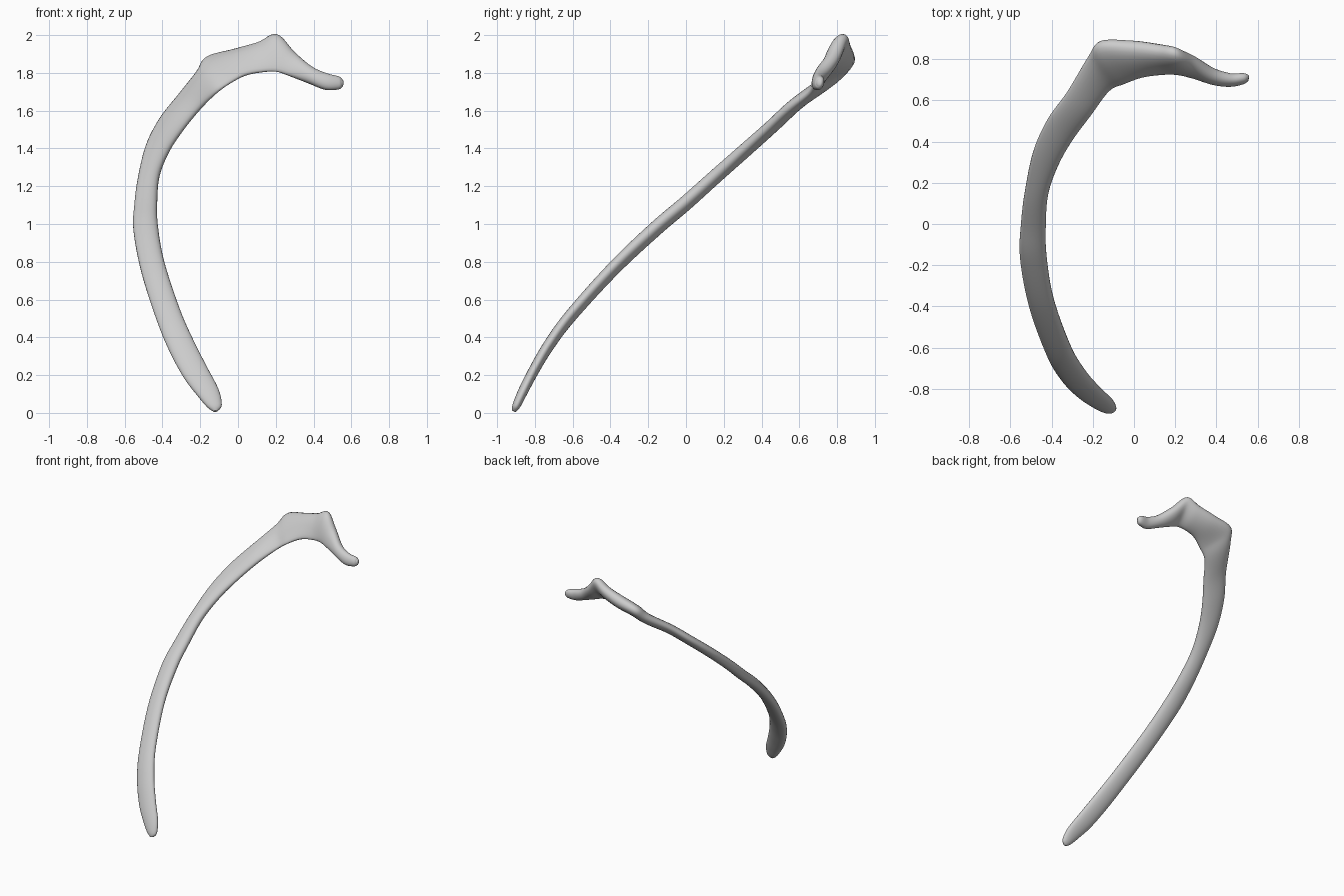
import bpy, bmesh, math
from mathutils import Vector

if "Cube" in bpy.data.objects:
    bpy.data.objects.remove(bpy.data.objects["Cube"])

# Side-view profile of the blade: (z, y)
SIDE = [(0.0, -.915), (.1, -.87), (.2, -.82), (.3, -.765), (.42, -.688), (.55, -.585), (.75, -.405),
        (.95, -.195), (1.12, .005), (1.30, .205), (1.475, .405), (1.655, .60), (1.75, .70), (1.81, .785)]

# Stations along the shaft: outer edge x, z, inner edge x, z, thickness
SHAFT = [(-.130, .008, -.108, .010, .020), (-.165, .033, -.086, .042, .042),
         (-.218, .095, -.103, .125, .052), (-.283, .180, -.165, .245, .056),
         (-.355, .310, -.236, .385, .060), (-.422, .467, -.308, .550, .064),
         (-.508, .730, -.390, .800, .070), (-.553, .960, -.424, .990, .076),
         (-.548, 1.10, -.428, 1.12, .076), (-.529, 1.24, -.416, 1.26, .074),
         (-.488, 1.41, -.366, 1.385, .072), (-.418, 1.55, -.298, 1.49, .070),
         (-.325, 1.67, -.210, 1.60, .070)]

# Stations of angle, tubercle, neck and head: outer x, y, z, inner x, y, z, thickness
TOP = [(-.220, .815, 1.80, -.120, .645, 1.69), (-.166, .882, 1.874, -.045, .680, 1.745),
       (-.020, .882, 1.912, .040, .712, 1.790), (.110, .862, 1.955, .130, .726, 1.806),
       (.205, .840, 2.002, .205, .728, 1.806), (.295, .800, 1.91, .275, .716, 1.785),
       (.390, .735, 1.832, .360, .700, 1.752), (.470, .710, 1.797, .460, .687, 1.712),
       (.535, .715, 1.780, .535, .697, 1.714), (.556, .708, 1.762, .556, .700, 1.735)]
TOP_THICK = [.074, .082, .088, .080, .074, .076, .076, .064, .050, .024]


def side_y(z):
    for (z0, y0), (z1, y1) in zip(SIDE, SIDE[1:]):
        if z <= z1:
            return y0 + (y1 - y0) * (z - z0) / (z1 - z0)
    return SIDE[-1][1]


def spline(pts, sub):
    """Catmull-Rom through tuples of any length."""
    out = []
    for i in range(len(pts) - 1):
        p = [pts[max(0, min(len(pts) - 1, i + k))] for k in (-1, 0, 1, 2)]
        for s in range(sub):
            t = s / sub
            out.append([.5 * (2 * b + (c - a) * t + (2 * a - 5 * b + 4 * c - d) * t * t
                              + (3 * b - a - 3 * c + d) * t ** 3) for a, b, c, d in zip(*p)])
    out.append(list(pts[-1]))
    return out


# Edge points per station; the shaft is twisted slightly out of its plane
full = []
for ox, oz, ix, iz, t in SHAFT:
    twist = .024 * min(1, max(0, (oz - .1) / .6))
    full.append((ox, side_y(oz) + twist, oz, ix, side_y(iz) - twist * .6, iz, t))
full += [s + (t,) for s, t in zip(TOP, TOP_THICK)]
rows = spline(full, 6)
outer = [Vector(r[0:3]) for r in rows]
inner = [Vector(r[3:6]) for r in rows]
mid = [(a + b) / 2 for a, b in zip(outer, inner)]

# Loft flattened oval sections; near the tubercle the outer border is thicker
SIDES = 24
bm = bmesh.new()
rings = []
n = len(rows)
for i in range(n):
    tan = mid[min(n - 1, i + 1)] - mid[max(0, i - 1)]
    half = (outer[i] - inner[i]) / 2
    nor = tan.cross(half).normalized()
    wedge = .35 * max(0, min(1, (mid[i].z - 1.65) / .15)) * max(0, min(1, (.4 - mid[i].x) / .2))
    ring = []
    for k in range(SIDES):
        a = 2 * math.pi * k / SIDES
        c, s = math.cos(a), math.sin(a)
        s = math.copysign(abs(s) ** .9, s)
        ring.append(bm.verts.new(mid[i] + half * c + nor * (s * rows[i][6] / 2 * (1 + wedge * c))))
    rings.append(ring)
for r0, r1 in zip(rings, rings[1:]):
    for k in range(SIDES):
        j = (k + 1) % SIDES
        bm.faces.new((r0[k], r0[j], r1[j], r1[k]))

# Close both ends
bm.faces.new(rings[0])
bm.faces.new(rings[-1])
bmesh.ops.recalc_face_normals(bm, faces=bm.faces)

mesh = bpy.data.meshes.new("rib_bone")
bm.to_mesh(mesh)
bm.free()
rib = bpy.data.objects.new("rib_bone", mesh)
bpy.context.collection.objects.link(rib)
bpy.context.view_layer.objects.active = rib
rib.select_set(True)
bpy.ops.object.shade_smooth_by_angle(angle=math.radians(60))
